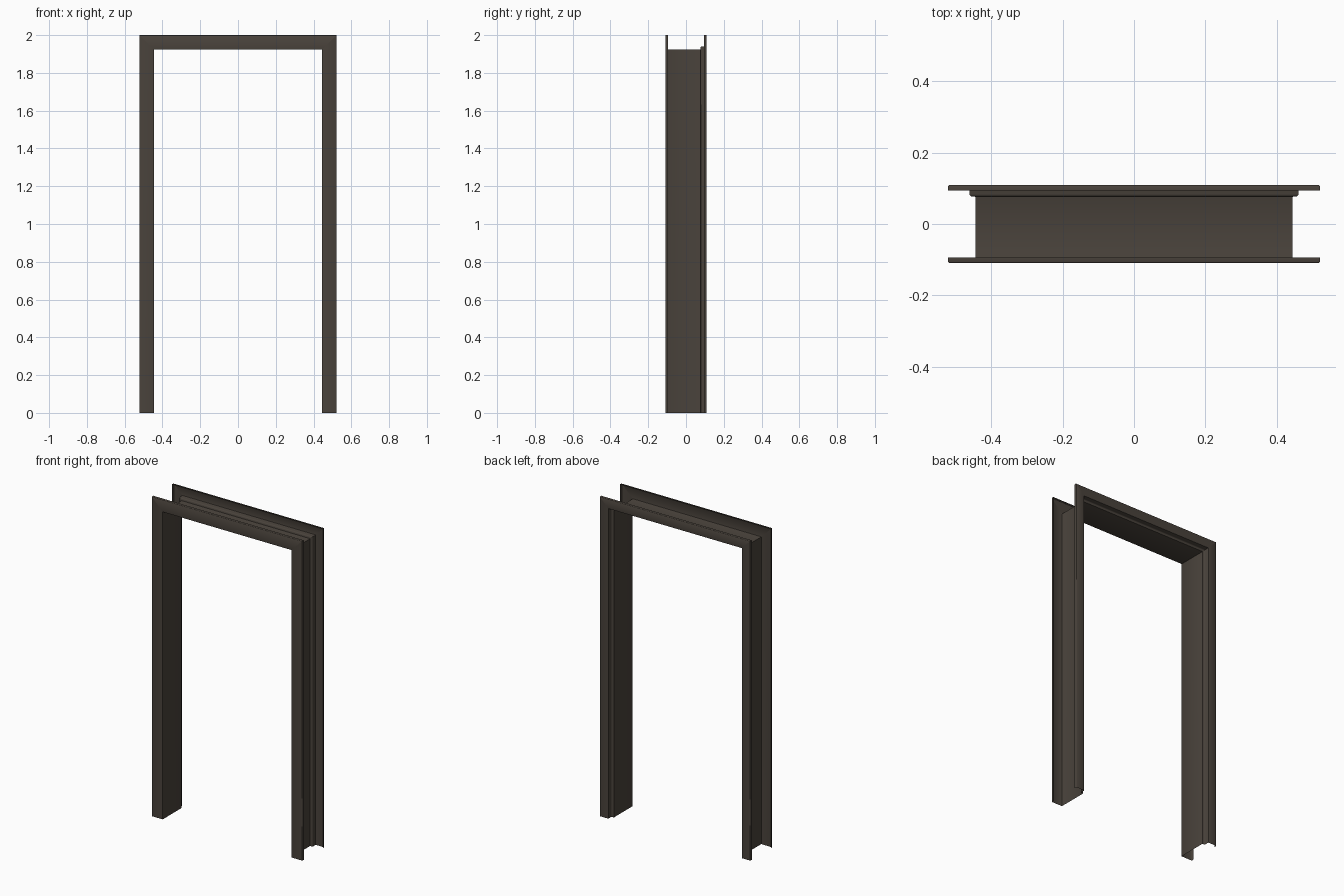
import bpy, bmesh

if "Cube" in bpy.data.objects:
    bpy.data.objects.remove(bpy.data.objects["Cube"])

W, H = 0.445, 1.9235      # half width and height of the clear opening

# Folded sheet section: (distance outward from the opening, y), front lip to back lip
PROFILE = [
    (0.0765, -0.094), (0.0765, -0.106), (0.0753, -0.1081), (0.0730, -0.109),   # front lip
    (0.0025, -0.109), (0.0007, -0.1083), (0.0, -0.1065),                       # front face
    (0.0, 0.075), (0.0008, 0.077), (0.003, 0.0778),                            # lining
    (0.012, 0.0778), (0.0152, 0.080), (0.0165, 0.084),                         # door rebate
    (0.0165, 0.1065), (0.0172, 0.1083), (0.019, 0.109),
    (0.0730, 0.109), (0.0753, 0.1081), (0.0765, 0.106), (0.0765, 0.094),       # back face and lip
]

steel = bpy.data.materials.new("dark brown steel")
steel.diffuse_color = (0.067, 0.055, 0.044, 1)
steel.use_nodes = True
steel.node_tree.nodes["Principled BSDF"].inputs["Base Color"].default_value = steel.diffuse_color


def folded_member(name, start, end):
    """Sweep the section between two mitred stations, each a function of d."""
    bm = bmesh.new()
    a = [bm.verts.new(start(d, y)) for d, y in PROFILE]
    b = [bm.verts.new(end(d, y)) for d, y in PROFILE]
    for i in range(len(PROFILE) - 1):
        bm.faces.new((a[i], a[i + 1], b[i + 1], b[i]))
    mesh = bpy.data.meshes.new(name)
    bm.to_mesh(mesh)
    bm.free()
    mesh.materials.append(steel)
    obj = bpy.data.objects.new(name, mesh)
    bpy.context.collection.objects.link(obj)
    bpy.ops.object.select_all(action='DESELECT')
    obj.select_set(True)
    bpy.context.view_layer.objects.active = obj
    bpy.ops.object.shade_smooth_by_angle(angle=0.7)


# Stations: foot and mitre corner on each side
left_foot = lambda d, y: (-W - d, y, 0)
left_corner = lambda d, y: (-W - d, y, H + d)
right_corner = lambda d, y: (W + d, y, H + d)
right_foot = lambda d, y: (W + d, y, 0)

folded_member("left_jamb", left_foot, left_corner)
folded_member("header", left_corner, right_corner)
folded_member("right_jamb", right_corner, right_foot)
